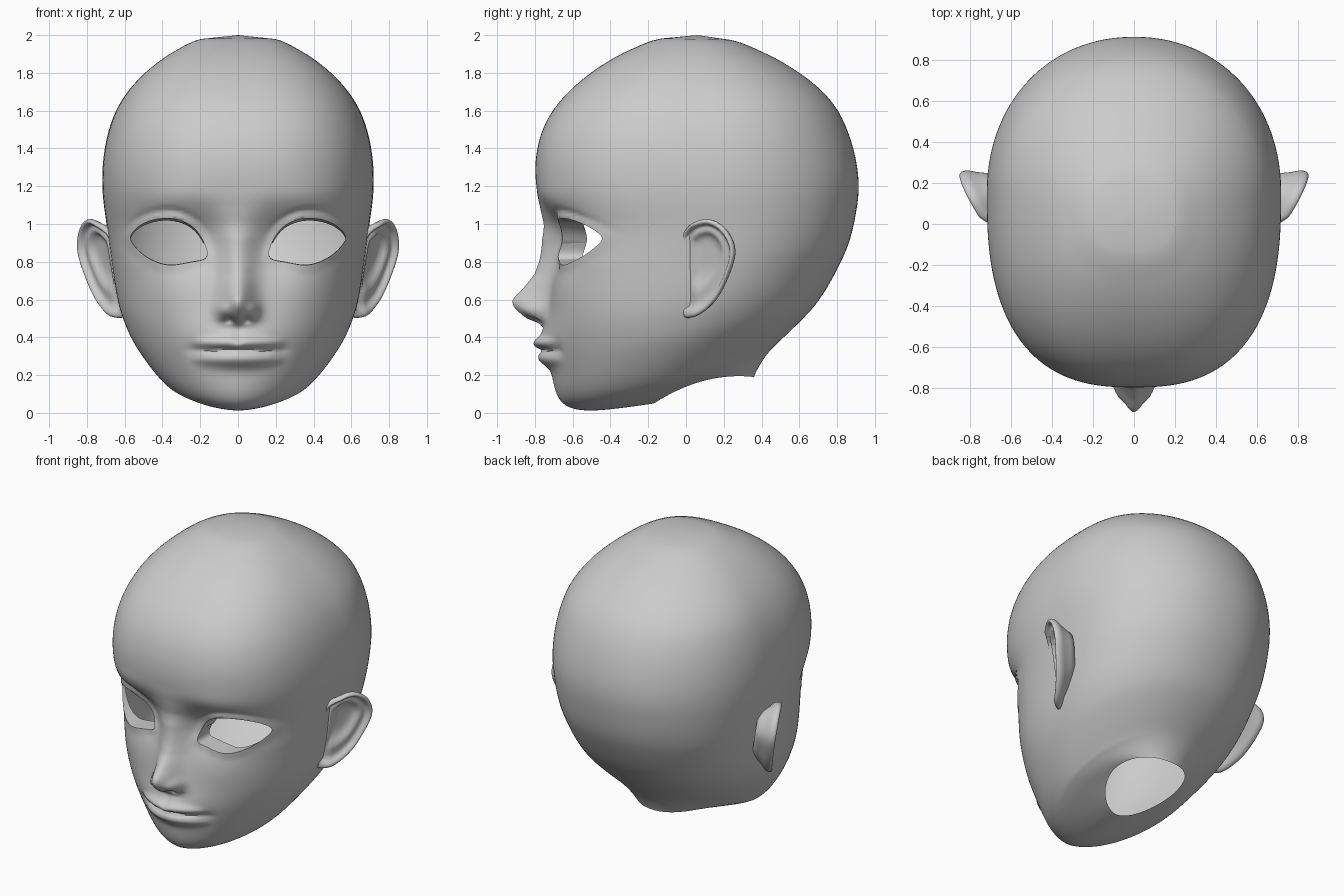
import bpy, bmesh, math
from math import exp, pi, sin, cos, hypot, atan2
from mathutils import Vector
from mathutils.bvhtree import BVHTree

if "Cube" in bpy.data.objects:
    bpy.data.objects.remove(bpy.data.objects["Cube"])

skin = bpy.data.materials.new("grey_skin")
skin.diffuse_color = (0.6, 0.6, 0.6, 1)
skin.use_nodes = True
skin.node_tree.nodes["Principled BSDF"].inputs["Base Color"].default_value = skin.diffuse_color


def spline(pts, steps, closed=False):
    """Catmull-Rom samples through points of any dimension."""
    n, out = len(pts), []
    for i in range(n if closed else n - 1):
        idx = [i - 1, i, i + 1, i + 2]
        idx = [k % n if closed else min(max(k, 0), n - 1) for k in idx]
        p, q, r, s = (pts[k] for k in idx)
        for j in range(steps):
            t = j / steps
            out.append([0.5 * (2 * b + (c - a) * t + (2 * a - 5 * b + 4 * c - d) * t * t
                               + (3 * b - a - 3 * c + d) * t ** 3)
                        for a, b, c, d in zip(p, q, r, s)])
    if not closed:
        out.append(list(pts[-1]))
    return out


def relax(rows, reach):
    """Moving average that keeps both ends in place."""
    out = []
    for i in range(len(rows)):
        h = min(i, len(rows) - 1 - i, reach)
        part = rows[i - h:i + h + 1]
        out.append([sum(c) / len(part) for c in zip(*part)])
    return out


def lerp_table(table, x):
    if x <= table[0][0]:
        return table[0][1]
    for (a, va), (b, vb) in zip(table, table[1:]):
        if x <= b:
            return va + (vb - va) * (x - a) / (b - a)
    return table[-1][1]


def clamp(x):
    return min(max(x, 0), 1)


def blob(x, z, cx, cz, sx, sz):
    return exp(-((x - cx) / sx) ** 2 - ((z - cz) / sz) ** 2)


def finish(name, bm, angle):
    me = bpy.data.meshes.new(name)
    bm.to_mesh(me)
    bm.free()
    me.materials.append(skin)
    ob = bpy.data.objects.new(name, me)
    bpy.context.collection.objects.link(ob)
    bpy.ops.object.select_all(action='DESELECT')
    ob.select_set(True)
    bpy.context.view_layer.objects.active = ob
    bpy.ops.object.shade_smooth_by_angle(angle=math.radians(angle))


# Tilted skull loops, neck to crown: front y, front z, back y, back z, half width
LOOPS = [(-.17, .05, .36, .19, .24), (-.38, .02, .38, .24, .305), (-.55, .003, .42, .30, .355),
         (-.65, .035, .46, .35, .41), (-.695, .10, .52, .40, .465), (-.71, .22, .61, .49, .54),
         (-.725, .30, .66, .54, .578), (-.735, .38, .70, .59, .603), (-.74, .46, .74, .65, .63),
         (-.73, .55, .78, .72, .645), (-.72, .65, .815, .79, .66), (-.70, .80, .86, .88, .675),
         (-.70, .92, .885, .98, .69), (-.72, 1.0, .90, 1.06, .70), (-.77, 1.1, .915, 1.15, .715),
         (-.812, 1.25, .918, 1.29, .725), (-.785, 1.45, .865, 1.48, .70), (-.72, 1.6, .80, 1.63, .645),
         (-.57, 1.765, .67, 1.76, .55), (-.32, 1.93, .44, 1.91, .355), (-.13, 1.982, .24, 1.974, .2)]
# Height of the nose ridge above the face
NOSE = [(.45, 0), (.475, .03), (.50, .10), (.53, .145), (.56, .18), (.59, .195), (.62, .18),
        (.65, .15), (.73, .095), (.80, .075), (.92, .06), (1.0, .03), (1.1, .01), (1.2, 0)]
# Eye opening outline (x, z)
EYE_C = (.37, .91)
EYE = spline([(.167, .822), (.18, .90), (.23, .975), (.30, 1.017), (.385, 1.03), (.47, 1.015),
              (.535, .98), (.57, .93), (.545, .88), (.49, .83), (.42, .795), (.35, .783),
              (.26, .797)], 4, True)
EYE_R = sorted((atan2(z - EYE_C[1], x - EYE_C[0]), hypot(x - EYE_C[0], z - EYE_C[1]))
               for x, z in EYE)
EYE_R = ([(EYE_R[-1][0] - 2 * pi, EYE_R[-1][1])] + EYE_R
         + [(EYE_R[0][0] + 2 * pi, EYE_R[0][1])])


def eye_polar(s, z):
    dx, dz = s - EYE_C[0], z - EYE_C[1]
    a = atan2(dz, dx)
    return hypot(dx, dz), a, lerp_table(EYE_R, a)


def face_relief(x, z):
    """Outward relief of the nose, lips, sockets and lids."""
    s = abs(x)
    # nose ridge, wings and nostrils
    w = lerp_table([(.5, .085), (.6, .08), (.75, .085), (.9, .105), (1.05, .14)], z)
    d = lerp_table(NOSE, z) * exp(-(s / w) ** 2)
    d += .045 * blob(s, z, .08, .545, .035, .04) - .04 * blob(s, z, .045, .492, .022, .013)
    # muzzle, lips and mouth line
    d += .035 * blob(s, z, 0, .38, .22, .10)
    m = clamp(1 - (s / .25) ** 2)
    dip = .008 * exp(-(s / .03) ** 2)
    d += .04 * m * exp(-((z - .372 + dip) / (.014 + .018 * m)) ** 2)
    d += .045 * m * exp(-((z - .283) / (.018 + .024 * m)) ** 2)
    d -= .02 * exp(-((z - .331) / .011) ** 2) * exp(-(s / .21) ** 4)
    d -= .01 * blob(s, z, .24, .335, .035, .035)
    d -= .006 * blob(s, z, 0, .43, .025, .03)
    # sockets, brow and cheeks
    d -= .05 * blob(s, z, .20, .91, .12, .14) + .02 * blob(s, z, .38, 1.0, .18, .09)
    d += .008 * blob(s, z, .33, 1.15, .2, .06) + .015 * blob(s, z, .38, .66, .16, .14)
    # lid roll and crease
    r, a, rim = eye_polar(s, z)
    gap = r - rim
    d += .012 * exp(-(gap / .025) ** 2)
    if sin(a) > 0:
        d -= .014 * sin(a) * exp(-((gap - .042) / .014) ** 2)
    return d


# Head shell
bm = bmesh.new()
HALF = 80
rows = []
for yf, zf, yb, zb, w in relax(relax(spline(LOOPS, 7), 5), 5):
    t = clamp((zf - .02) / .75)
    n_front = 1.75 + .85 * t
    mid = (yf + yb) / 2 + .09 * t * min(1, (2.0 - zf) / .4)
    row = []
    for k in range(-HALF, HALF):
        u = k / HALF
        a = math.copysign(pi * abs(u) ** 1.5, u)
        e = 2 / (n_front if abs(a) < pi / 2 else 2.1)
        x = math.copysign(w * abs(sin(a)) ** e, a)
        c = abs(cos(a)) ** e
        y = mid - (mid - yf) * c if abs(a) < pi / 2 else mid + (yb - mid) * c
        s = (y - yf) / (yb - yf)
        # the neck edge arches upward behind the chin
        z = zf + (zb - zf) * s + .2 * s * (1 - s) * clamp((.33 - zb) / .14)
        if abs(a) < pi / 2 and z < 1.35:
            y -= face_relief(x, z) * min(1, abs(cos(a)) * 3)
        row.append(bm.verts.new((x, y, z)))
    rows.append(row)
for lo, hi in zip(rows, rows[1:]):
    for k in range(2 * HALF):
        j = (k + 1) % (2 * HALF)
        bm.faces.new((lo[k], lo[j], hi[j], hi[k]))
crown = bm.verts.new((0, .06, 2.0))
for k in range(2 * HALF):
    bm.faces.new((rows[-1][k], rows[-1][(k + 1) % (2 * HALF)], crown))
bm.normal_update()

# Eye openings with trimmed edge and deep inward rim
tree = BVHTree.FromBMesh(bm)
gone = []
for f in bm.faces:
    c = f.calc_center_median()
    if c.y < -.2 and .7 < c.z < 1.15:
        r, a, rim = eye_polar(abs(c.x), c.z)
        if r < rim:
            gone.append(f)
bmesh.ops.delete(bm, geom=gone, context='FACES')
edges = [e for e in bm.edges if e.is_boundary and e.verts[0].co.z > .6]
for v in {v for e in edges for v in e.verts}:
    side = math.copysign(1, v.co.x)
    r, a, rim = eye_polar(abs(v.co.x), v.co.z)
    x, z = side * (EYE_C[0] + rim * cos(a)), EYE_C[1] + rim * sin(a)
    hit = tree.ray_cast(Vector((x, -3, z)), Vector((0, 1, 0)))[0]
    v.co = hit if hit else (x, v.co.y, z)
new = bmesh.ops.extrude_edge_only(bm, edges=edges)['geom']
for v in new:
    if isinstance(v, bmesh.types.BMVert):
        depth = .03 + .10 * clamp((.57 - abs(v.co.x)) / .25)
        v.co += Vector((0, depth, -.012 if v.co.z > EYE_C[1] else .002))
finish("head", bm, 60)

# Ears: outline (y, z) swept through rings of (scale, lift) from behind to the bowl
OUTLINE = spline([(-.03, .93), (0, .98), (.05, 1.012), (.12, 1.025), (.19, .99), (.24, .92),
                  (.255, .84), (.228, .74), (.172, .62), (.10, .54), (.03, .505), (-.03, .515),
                  (-.035, .65), (-.035, .8)], 4, True)
RINGS = spline([(.6, -.12), (.82, -.06), (.96, -.028), (1, 0), (.96, .014), (.89, .01),
                (.81, -.012), (.70, -.014), (.58, -.014), (.42, -.038), (.2, -.044),
                (.02, -.044)], 2)
NORMAL = Vector((.87, -.48, -.13))
for side, name in ((1, "ear_left"), (-1, "ear_right")):
    bm = bmesh.new()
    rings = []
    for i, (scale, lift) in enumerate(RINGS):
        ring = []
        for y, z in OUTLINE:
            cz = .80 + (.06 * clamp((1 - scale) / .3) if i > 6 else 0)
            y, z = .09 + (y - .09) * scale, cz + (z - cz) * scale
            p = Vector((.625 + .16 * (z - .5) + .56 * (y + .03), y, z))
            # the front edge sinks into the head
            p += NORMAL * (lift - .035 * clamp((.04 - y) / .07))
            ring.append(bm.verts.new((side * p.x, p.y, p.z)))
        rings.append(ring)
    n = len(OUTLINE)
    for p, q in zip(rings, rings[1:]):
        for k in range(n):
            bm.faces.new((p[k], p[(k + 1) % n], q[(k + 1) % n], q[k]))
    bm.faces.new(rings[-1])
    bm.faces.new(rings[0])
    bmesh.ops.recalc_face_normals(bm, faces=bm.faces)
    finish(name, bm, 70)
